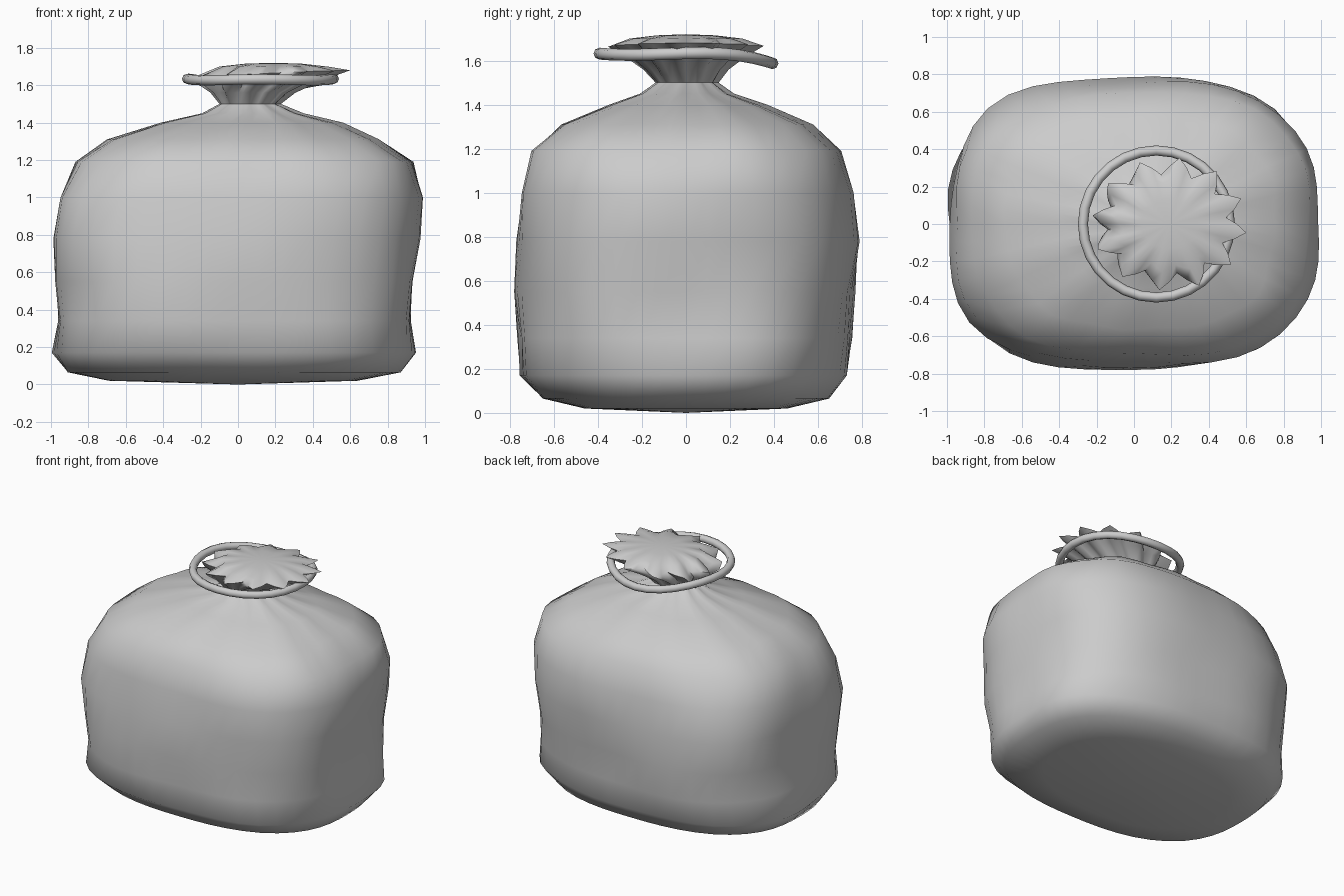
import bpy, bmesh, math, random

if "Cube" in bpy.data.objects:
    bpy.data.objects.remove(bpy.data.objects["Cube"])

random.seed(4)
N = 48            # segments around, four per pleat
PLEATS = 12

# Rings bottom to top: z, xmin, xmax, ymin, ymax, squareness, pleat depth
RINGS = [
    (0.02, -0.69, 0.64, -0.46, 0.46, 2.3, 0.0),
    (0.065, -0.91, 0.87, -0.65, 0.65, 2.6, 0.0),
    (0.17, -0.99, 0.945, -0.75, 0.73, 2.7, 0.0),
    (0.34, -0.965, 0.92, -0.76, 0.75, 2.8, 0.0),
    (0.55, -0.97, 0.93, -0.78, 0.76, 2.9, 0.0),
    (0.78, -0.985, 0.96, -0.77, 0.78, 2.9, 0.0),
    (1.00, -0.95, 0.99, -0.745, 0.75, 2.9, 0.0),
    (1.19, -0.86, 0.94, -0.70, 0.70, 2.8, 0.004),
    (1.31, -0.68, 0.76, -0.56, 0.57, 2.6, 0.015),
    (1.40, -0.40, 0.55, -0.34, 0.36, 2.3, 0.03),
    (1.45, -0.18, 0.34, -0.20, 0.21, 2.1, 0.05),
    (1.50, -0.09, 0.22, -0.13, 0.14, 2.0, 0.07),
    (1.56, -0.13, 0.29, -0.18, 0.18, 2.0, 0.09),
    (1.62, -0.18, 0.44, -0.25, 0.25, 2.0, 0.12),
    (1.665, -0.17, 0.55, -0.31, 0.31, 2.0, 0.15),
    (1.70, -0.08, 0.46, -0.24, 0.24, 2.0, 0.08),
    (1.715, 0.04, 0.34, -0.13, 0.13, 2.0, 0.03),
]


def dent(a, z):
    """Soft bulges in the cloth."""
    return (0.010 * math.sin(3 * a + 4 * z) + 0.008 * math.sin(5 * a - 6 * z + 1)
            + 0.006 * math.cos(8 * a + 9 * z))


def ring_points(z, x0, x1, y0, y1, n, depth):
    cx, cy = (x0 + x1) / 2, (y0 + y1) / 2
    rx, ry = (x1 - x0) / 2, (y1 - y0) / 2
    pts = []
    for i in range(N):
        a = 2 * math.pi * i / N
        c, s = math.cos(a), math.sin(a)
        r = (abs(c) ** n + abs(s) ** n) ** (-1 / n)
        p = math.cos(PLEATS * (a + math.radians(7.5)))
        r *= 1 + depth * p
        if 0.1 < z < 1.35:
            r *= 1 + dent(a, z)
        lift = 0.015 * c if z > 1.6 and z < 1.69 else 0
        pts.append((cx + rx * r * c, cy + ry * r * s, z + lift))
    return pts


def make_object(name, bm, angle):
    bmesh.ops.recalc_face_normals(bm, faces=bm.faces)
    me = bpy.data.meshes.new(name)
    bm.to_mesh(me)
    bm.free()
    ob = bpy.data.objects.new(name, me)
    bpy.context.collection.objects.link(ob)
    bpy.ops.object.select_all(action='DESELECT')
    ob.select_set(True)
    bpy.context.view_layer.objects.active = ob
    bpy.ops.object.shade_smooth_by_angle(angle=math.radians(angle))
    return ob


def bridge(bm, a, b):
    for i in range(len(a)):
        j = (i + 1) % len(a)
        bm.faces.new((a[i], a[j], b[j], b[i]))


# Sack: body, pleated neck and gathered top in one skin
bm = bmesh.new()
loops = [[bm.verts.new(p) for p in ring_points(*r)] for r in RINGS]
for lower, upper in zip(loops, loops[1:]):
    bridge(bm, lower, upper)
for loop, centre in ((loops[0], (0, 0, 0)), (loops[-1], (0.19, 0, 1.72))):
    v = bm.verts.new(centre)
    for i in range(N):
        bm.faces.new((loop[i], loop[(i + 1) % N], v))
make_object("sack", bm, 60)

# Tie: loose cord loop round the neck, slightly wavy
bm = bmesh.new()
M, K = 28, 8
cord = []
for i in range(M):
    a = 2 * math.pi * i / M
    z = 1.622 + 0.012 * math.cos(2 * a) - 0.014 * math.sin(a) + 0.008 * math.sin(3 * a)
    section = []
    for k in range(K):
        t = 2 * math.pi * k / K
        r = 0.393 + 0.027 * math.cos(t)
        section.append(bm.verts.new((0.12 + r * 1.0 * math.cos(a), r * math.sin(a),
                                     z + 0.027 * math.sin(t))))
    cord.append(section)
for i in range(M):
    bridge(bm, cord[i], cord[(i + 1) % M])
make_object("tie_cord", bm, 60)
